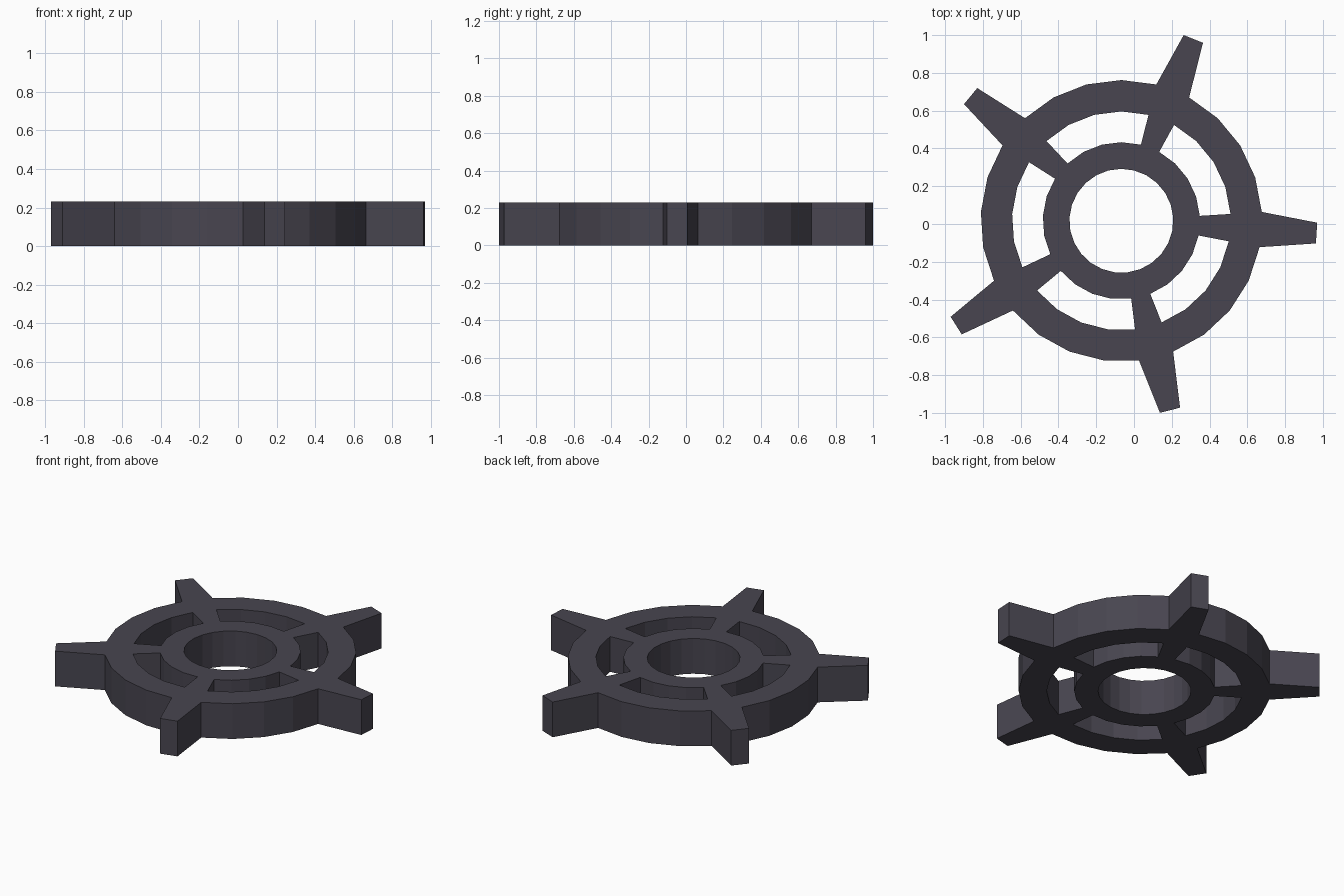
import bpy, bmesh
from math import cos, sin, pi, radians
from mathutils import Vector

if "Cube" in bpy.data.objects:
    bpy.data.objects.remove(bpy.data.objects["Cube"])

CENTRE = Vector((-0.067, 0.017, 0))
SIDES = 25                      # five sectors per spoke
STEP = 2 * pi / SIDES
START = radians(-3.6) - STEP / 2
HEIGHT = 0.23
RADII = [0.275, 0.416, 0.579, 0.745]   # hub inner/outer, rim inner/outer
TIP_R, TIP_HALF = 1.0355, 0.055

bm = bmesh.new()

# Concentric circles of vertices
rows = [[bm.verts.new(CENTRE + Vector((r * cos(START + i * STEP),
                                       r * sin(START + i * STEP), 0)))
         for i in range(SIDES)] for r in RADII]


def sector(inner, outer, i):
    j = (i + 1) % SIDES
    bm.faces.new((rows[inner][i], rows[outer][i], rows[outer][j], rows[inner][j]))


for i in range(SIDES):
    sector(0, 1, i)             # hub ring
    sector(2, 3, i)             # outer rim
    if i % 5 == 0:
        sector(1, 2, i)         # spoke between hub and rim
        # Tapered handle outside the rim
        a = START + (i + 0.5) * STEP
        out, side = Vector((cos(a), sin(a), 0)), Vector((-sin(a), cos(a), 0))
        t0 = bm.verts.new(CENTRE + out * TIP_R - side * TIP_HALF)
        t1 = bm.verts.new(CENTRE + out * TIP_R + side * TIP_HALF)
        bm.faces.new((rows[3][i], t0, t1, rows[3][i + 1]))

# Thicken the flat outline into a solid
base = bm.faces[:]
top = bmesh.ops.extrude_face_region(bm, geom=base, use_keep_orig=True)["geom"]
bmesh.ops.translate(bm, vec=(0, 0, HEIGHT),
                    verts=[g for g in top if isinstance(g, bmesh.types.BMVert)])
bmesh.ops.recalc_face_normals(bm, faces=bm.faces[:])

mesh = bpy.data.meshes.new("spoked_wheel")
bm.to_mesh(mesh)
bm.free()
wheel = bpy.data.objects.new("spoked_wheel", mesh)
bpy.context.collection.objects.link(wheel)

# Dark iron colour
mat = bpy.data.materials.new("dark_iron")
mat.diffuse_color = (0.065, 0.06, 0.08, 1)
mat.use_nodes = True
mat.node_tree.nodes["Principled BSDF"].inputs["Base Color"].default_value = mat.diffuse_color
mesh.materials.append(mat)
